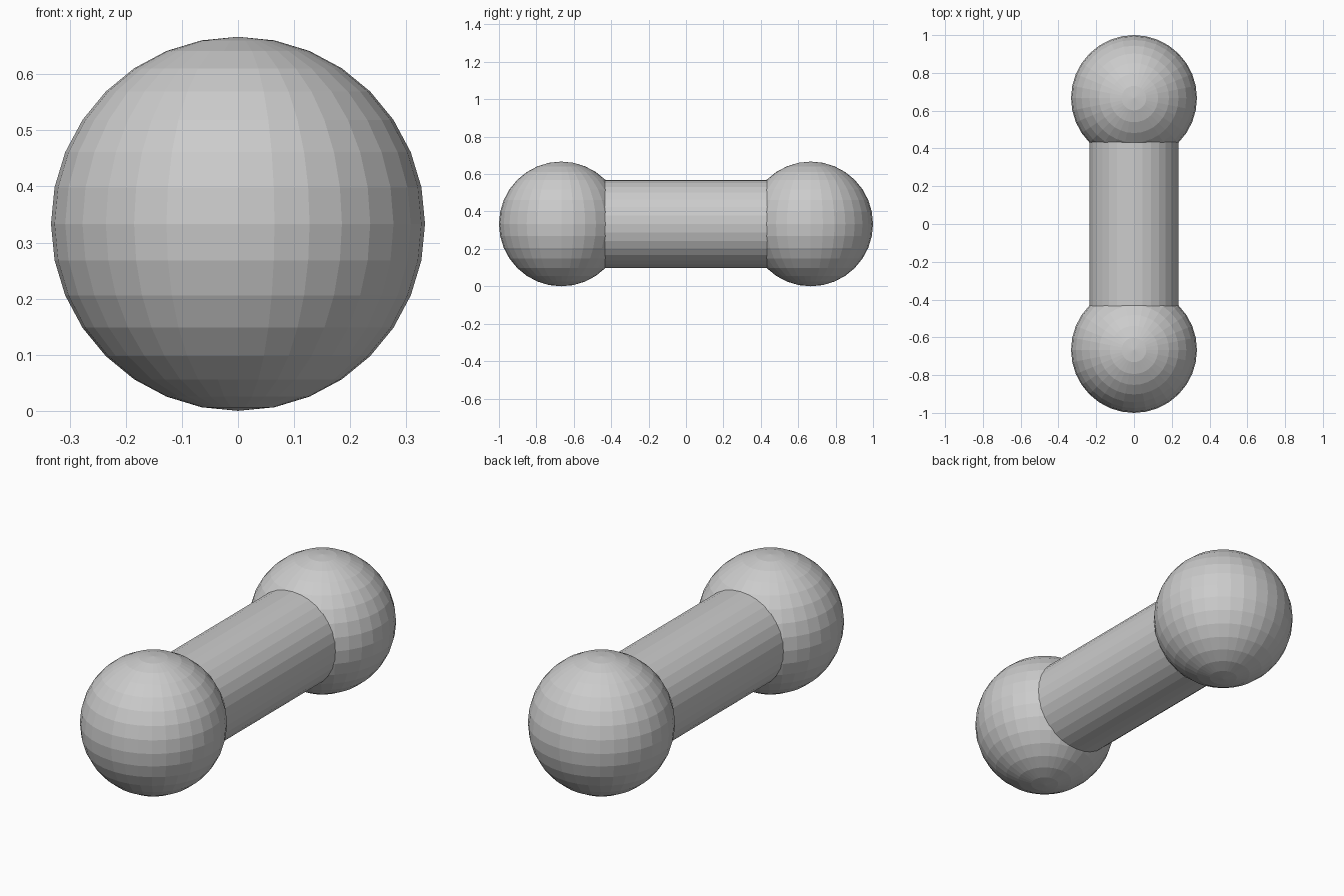
import bpy
from math import pi

if "Cube" in bpy.data.objects:
    bpy.data.objects.remove(bpy.data.objects["Cube"])

R = 1 / 3              # ball radius
OFFSET = 2 / 3         # ball centre distance from the middle
BAR_R = 0.236          # handle radius


def add_ball(name, y):
    bpy.ops.mesh.primitive_uv_sphere_add(
        segments=32, ring_count=16, radius=R, location=(0, y, R))
    bpy.context.object.name = name


# Faceted balls at both ends
add_ball("front_ball", -OFFSET)
add_ball("back_ball", OFFSET)

# Handle running between the ball centres
bpy.ops.mesh.primitive_cylinder_add(
    vertices=32, radius=BAR_R, depth=2 * OFFSET,
    location=(0, 0, R), rotation=(pi / 2, 0, 0))
bpy.context.object.name = "handle"
